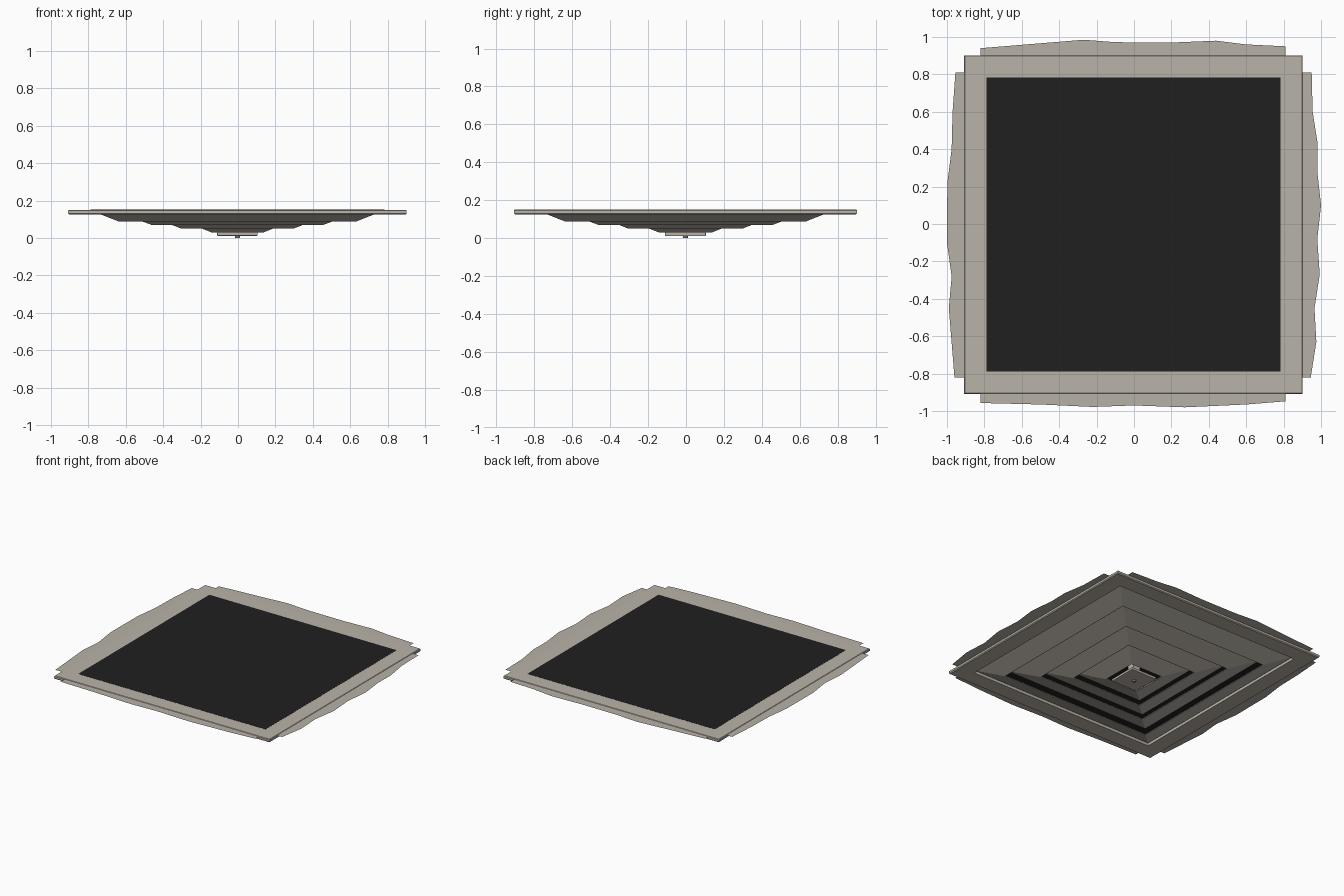
import bpy, bmesh, math

if "Cube" in bpy.data.objects:
    bpy.data.objects.remove(bpy.data.objects["Cube"])

CX = -0.003  # the diffuser sits slightly off the centre of the dust marks


def material(name, rgb):
    m = bpy.data.materials.new(name)
    m.diffuse_color = (*rgb, 1)
    m.use_nodes = True
    m.node_tree.nodes["Principled BSDF"].inputs["Base Color"].default_value = m.diffuse_color
    return m


BEIGE = material("warm_off_white", (0.49, 0.455, 0.395))
BLACK = material("duct_black", (0.014, 0.014, 0.014))
DUST = material("dust_beige", (0.47, 0.435, 0.38))
STEEL = material("screw_grey", (0.25, 0.24, 0.22))


def finish(name, bm, mat):
    bmesh.ops.recalc_face_normals(bm, faces=bm.faces)
    me = bpy.data.meshes.new(name)
    bm.to_mesh(me)
    bm.free()
    me.materials.append(mat)
    ob = bpy.data.objects.new(name, me)
    bpy.context.collection.objects.link(ob)
    return ob


def square_ring(name, profile, mat):
    """Sweep a closed (half width, z) profile round a square with mitred corners."""
    bm = bmesh.new()
    loops = [[bm.verts.new((CX + sx * r, CX + sy * r, z)) for r, z in profile]
             for sx, sy in ((-1, -1), (1, -1), (1, 1), (-1, 1))]
    n = len(profile)
    for k in range(4):
        a, b = loops[k], loops[(k + 1) % 4]
        for i in range(n):
            j = (i + 1) % n
            bm.faces.new((a[i], b[i], b[j], a[j]))
    return finish(name, bm, mat)


def box(name, half, z0, z1, mat, bevel=0):
    bm = bmesh.new()
    bmesh.ops.create_cube(bm, size=1)
    for v in bm.verts:
        v.co = (CX + v.co.x * 2 * half, CX + v.co.y * 2 * half,
                z0 if v.co.z < 0 else z1)
    if bevel:
        bmesh.ops.bevel(bm, geom=list(bm.edges), offset=bevel, segments=2,
                        profile=0.5, affect='EDGES')
    return finish(name, bm, mat)


# Outer frame with softened edges
square_ring("outer_frame", [
    (0.78, 0.125), (0.899, 0.125), (0.905, 0.131), (0.905, 0.146),
    (0.901, 0.15), (0.784, 0.15), (0.78, 0.146)], BEIGE)

# Dark duct opening behind the louvres
box("duct_backing", 0.786, 0.147, 0.151, BLACK)

# Flared louvres: (inner half width, inner z, outer half width, outer z)
T = 0.006
for i, (r0, z0, r1, z1) in enumerate([
        (0.635, 0.088, 0.775, 0.143), (0.46, 0.07, 0.62, 0.13),
        (0.30, 0.05, 0.46, 0.112), (0.14, 0.03, 0.30, 0.094)]):
    square_ring(f"louvre_{i + 1}", [
        (r0 - 0.006, z0), (r0, z0), (r1, z1), (r1, z1 + T * 0.6),
        (r0 - 0.006, z0 + T)], BEIGE)

# Centre plate, its hanger and the screw
box("centre_plate", 0.108, 0.011, 0.03, BEIGE, 0.004)
box("centre_hanger", 0.03, 0.028, 0.148, BEIGE)
bm = bmesh.new()
bmesh.ops.create_cone(bm, cap_ends=True, segments=16, radius1=0.012,
                      radius2=0.015, depth=0.013)
bmesh.ops.translate(bm, verts=bm.verts, vec=(CX, CX, 0.0065))
finish("centre_screw", bm, STEEL)


# Dust marks on the ceiling: (position along side, reach outward)
def dust(name, pts, axis, sign):
    bm = bmesh.new()
    rows = []
    for t, reach in pts:
        row = []
        for d in (0.89, reach):
            p = (t, sign * d) if axis == 'y' else (sign * d, t)
            row.append(bm.verts.new((*p, 0.147)))
        rows.append(row)
    for a, b in zip(rows, rows[1:]):
        bm.faces.new((a[0], b[0], b[1], a[1]))
    ob = finish(name, bm, DUST)
    for p in ob.data.polygons:
        if p.normal.z < 0:
            p.flip()


dust("dust_back", [(-.82, .94), (-.27, .985), (-.1, .972), (.2, .97),
                   (.44, .98), (.6, .96), (.81, .95)], 'y', 1)
dust("dust_front", [(-.82, .957), (-.5, .965), (-.22, .978), (0, .97),
                    (.27, .98), (.6, .965), (.81, .948)], 'y', -1)
dust("dust_left", [(-.82, .96), (-.45, .99), (-.28, .975), (-.1, 1.0),
                   (.22, .998), (.4, .975), (.6, .97), (.81, .955)], 'x', -1)
dust("dust_right", [(-.82, .945), (-.63, .975), (-.45, .965), (-.27, .993),
                    (-.08, .98), (.1, 1.0), (.28, .98), (.43, .982),
                    (.6, .955), (.81, .95)], 'x', 1)
